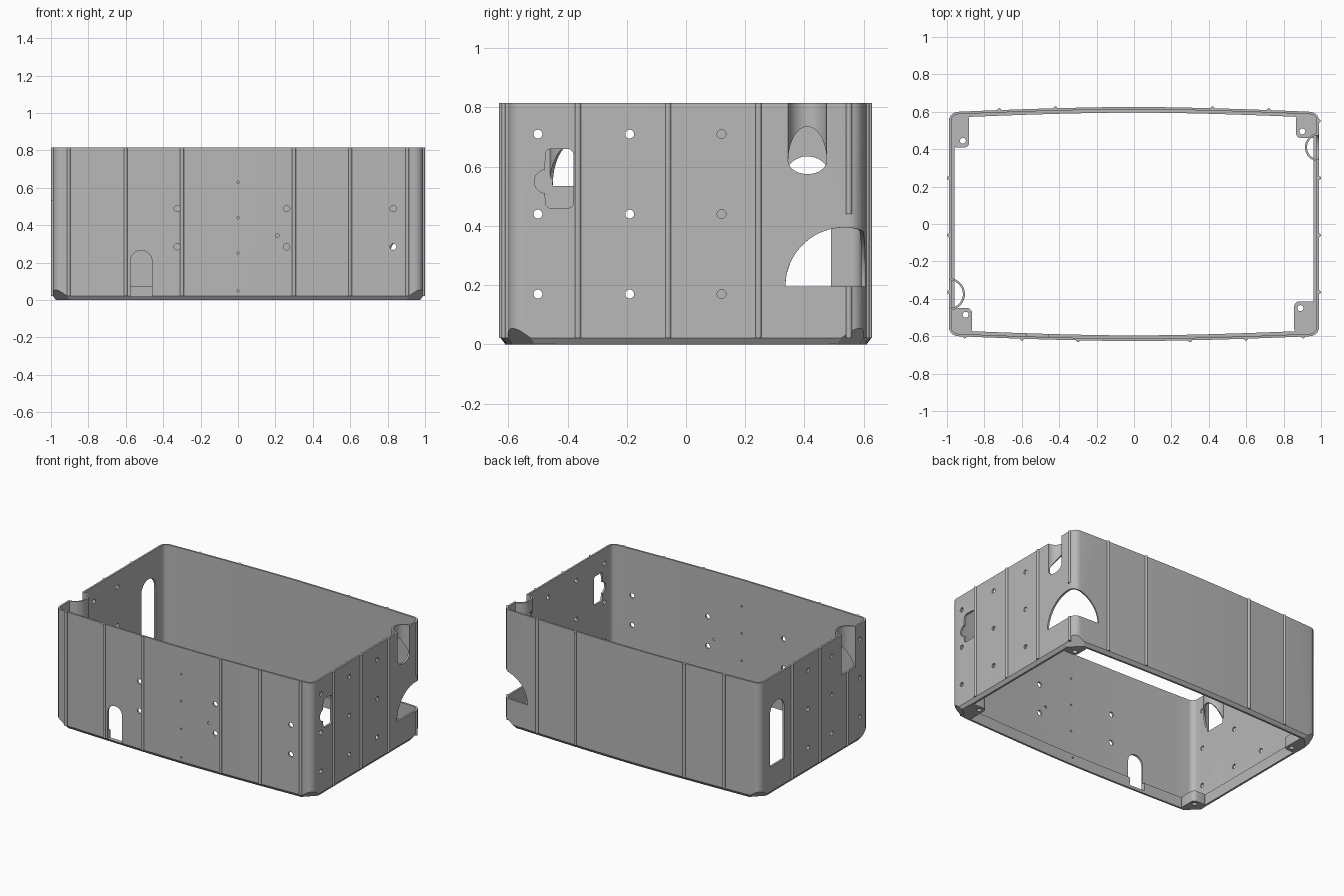
import bpy, bmesh, math
from mathutils import Matrix, Vector

if "Cube" in bpy.data.objects:
    bpy.data.objects.remove(bpy.data.objects["Cube"])

HALF_X, HALF_Y, TOP = 0.99, 0.60, 0.815
LIP_TOP, CHAMFER, RADIUS = 0.075, 0.022, 0.05

grey = bpy.data.materials.new("plain_grey")
grey.use_nodes = True
grey.diffuse_color = (0.48, 0.48, 0.48, 1)
grey.node_tree.nodes["Principled BSDF"].inputs["Base Color"].default_value = grey.diffuse_color


def make(name, bm):
    bmesh.ops.recalc_face_normals(bm, faces=bm.faces)
    mesh = bpy.data.meshes.new(name)
    bm.to_mesh(mesh)
    bm.free()
    obj = bpy.data.objects.new(name, mesh)
    mesh.materials.append(grey)
    bpy.context.collection.objects.link(obj)
    return obj


def activate(obj):
    bpy.ops.object.select_all(action='DESELECT')
    obj.select_set(True)
    bpy.context.view_layer.objects.active = obj


def smooth(obj):
    activate(obj)
    bpy.ops.object.shade_smooth_by_angle(angle=math.radians(25))


def bowed(x):
    """Half depth of the gently bowed front and back walls."""
    return HALF_Y + 0.026 * (1 - min(1, abs(x) / 0.94) ** 1.6)


def outline(inset):
    """Rounded rectangle with bowed long sides."""
    r = max(RADIUS - inset, 0.02)
    pts = []
    for sx, sy, start in ((1, 1, 0), (-1, 1, 90), (-1, -1, 180), (1, -1, 270)):
        cx, cy = sx * (HALF_X - inset - r), sy * (HALF_Y - inset - r)
        for i in range(6):
            a = math.radians(start + 18 * i)
            pts.append((cx + r * math.cos(a), cy + r * math.sin(a)))
        if sx == sy:
            for i in range(1, 16):
                x = sx * 0.94 * (1 - i / 8)
                pts.append((x, sy * (bowed(x) - inset)))
    return pts


def arc(cy, cz, ry, rz, a0, a1, n=20):
    return [(cy + ry * math.cos(math.radians(a0 + (a1 - a0) * i / n)),
             cz + rz * math.sin(math.radians(a0 + (a1 - a0) * i / n))) for i in range(n + 1)]


def prism(bm, pts, axis, at, depth=0.12):
    """Extrude a side profile through a wall along x or y."""
    def place(p, d):
        return (at + d, p[0], p[1]) if axis == 'X' else (p[0], at + d, p[1])
    a = [bm.verts.new(place(p, -depth / 2)) for p in pts]
    b = [bm.verts.new(place(p, depth / 2)) for p in pts]
    bm.faces.new(a)
    bm.faces.new(b[::-1])
    for i in range(len(a)):
        j = (i + 1) % len(a)
        bm.faces.new((a[j], a[i], b[i], b[j]))


def hole(bm, u, z, r, axis, at):
    prism(bm, arc(u, z, r, r, 0, 345, 23), axis, at)


# Shell: stacked outlines form the thin wall, inner lip and bottom chamfer
bm = bmesh.new()
section = ((0, CHAMFER), (0, TOP), (0.013, TOP), (0.013, LIP_TOP),
           (0.03, LIP_TOP), (0.03, 0), (0.016, 0))
rings = [[bm.verts.new((x, y, z)) for x, y in outline(d)] for d, z in section]
for k, ring in enumerate(rings):
    nxt = rings[(k + 1) % len(rings)]
    for i in range(len(ring)):
        j = (i + 1) % len(ring)
        bm.faces.new((ring[i], ring[j], nxt[j], nxt[i]))
shell = make("shell", bm)

# Openings
bm = bmesh.new()
for z in (0.17, 0.44, 0.71):
    for y in (-0.5, -0.19, 0.12):
        hole(bm, y, z, 0.015, 'X', HALF_X)
    for y in (-0.5, -0.19, 0.07):
        hole(bm, y, z, 0.015, 'X', -HALF_X)
for x in (-0.325, 0.26, 0.83):
    for z in (0.285, 0.49):
        hole(bm, x, z, 0.017, 'Y', -HALF_Y)
for z in (0.05, 0.25, 0.44, 0.63):
    hole(bm, 0, z, 0.006, 'Y', -HALF_Y)
hole(bm, 0.21, 0.345, 0.009, 'Y', -HALF_Y)

# Arched slots in the front and left walls
prism(bm, [(-0.575, 0.02), (-0.46, 0.02)] + arc(-0.5175, 0.208, 0.0575, 0.0575, 0, 180), 'Y', -HALF_Y)
prism(bm, [(0.33, 0.195), (0.49, 0.195)] + arc(0.41, 0.555, 0.08, 0.08, 0, 180), 'X', -HALF_X)

# Connector opening with a side bulge
window = []
for cy, cz, a in ((-0.40, 0.64, 0), (-0.455, 0.64, 90), (-0.455, 0.48, 180), (-0.40, 0.48, 270)):
    window += arc(cy, cz, 0.02, 0.02, a, a + 90, 5)
    if a == 90:
        window += arc(-0.472, 0.55, 0.04, 0.04, 95, 265, 12)
prism(bm, window, 'X', HALF_X)

# Wall notches that the cable troughs sit in
prism(bm, arc(0.41, 0.62, 0.065, 0.045, 180, 360) + [(0.475, 0.9), (0.345, 0.9)], 'X', HALF_X)
prism(bm, [(-0.45, 0.535), (-0.30, 0.535), (-0.30, 0.9), (-0.45, 0.9)], 'X', -HALF_X)

# Domed opening wrapping the back left corner
dome = bmesh.ops.create_uvsphere(bm, u_segments=48, v_segments=24, radius=0.2)["verts"]
for v in dome:
    v.co.z = max(v.co.z, 0)
bmesh.ops.translate(bm, verts=dome, vec=(0.985, 0.535, 0.195))

# Slanted cuts under the four corners
for sx in (-1, 1):
    for sy in (-1, 1):
        n = Vector((sx, sy, -math.sqrt(2))).normalized()
        place = Matrix.Translation(Vector((sx * 0.945, sy * 0.57, CHAMFER)) + n * 0.15)
        turn = n.to_track_quat('X', 'Z').to_matrix().to_4x4()
        bmesh.ops.create_cube(bm, size=0.3, matrix=place @ turn)

# Vertical screw holes in the corner bosses
SCREWS = ((-0.915, 0.445), (-0.90, -0.485), (0.90, 0.495), (0.89, -0.45))
for x, y in SCREWS:
    bmesh.ops.create_cone(bm, cap_ends=True, segments=24, radius1=0.016, radius2=0.016,
                          depth=0.4, matrix=Matrix.Translation((x, y, 0)))
cutter = make("cutter", bm)
cutter.hide_render = True


def cut(obj):
    mod = obj.modifiers.new("openings", 'BOOLEAN')
    mod.operation, mod.solver, mod.object = 'DIFFERENCE', 'EXACT', cutter
    mod.use_self = True
    activate(obj)
    bpy.ops.object.modifier_apply(modifier=mod.name)
    smooth(obj)


cut(shell)

# Corner bosses: rounded blocks joined to the lip
for (x, y), name in zip(SCREWS, ("back_right", "front_right", "back_left", "front_left")):
    sx, sy = math.copysign(1, x), math.copysign(1, y)
    bm = bmesh.new()

    def block(x0, x1, y0, y1):
        m = Matrix.Translation((sx * (x0 + x1) / 2, sy * (y0 + y1) / 2, LIP_TOP / 2))
        m = m @ Matrix.Diagonal((x1 - x0, y1 - y0, LIP_TOP, 1))
        return bmesh.ops.create_cube(bm, size=1, matrix=m)["verts"]

    verts = block(abs(x) - 0.034, 0.975, abs(y) - 0.036, 0.585)
    upright = {e for v in verts for e in v.link_edges
               if abs(e.verts[0].co.z - e.verts[1].co.z) > 0.01}
    bmesh.ops.bevel(bm, geom=list(upright), offset=0.028, segments=5, affect='EDGES', profile=0.5)
    cut(make(name + "_boss", bm))

bpy.data.objects.remove(cutter)


# Cable troughs: half pipes with a slanted lower end
def trough(name, side, cy, r, low, rise):
    bm = bmesh.new()
    rows = []
    for i in range(25):
        a = math.pi * i / 24
        row = []
        for rr in (r, r + 0.011):
            x, y = side * (HALF_X - rr * math.sin(a)), cy + rr * math.cos(a)
            row += [bm.verts.new((x, y, z)) for z in (low + rise * math.sin(a), TOP)]
        rows.append((row[0], row[1], row[3], row[2]))
    for p, q in zip(rows, rows[1:]):
        for k in range(4):
            bm.faces.new((p[k], p[(k + 1) % 4], q[(k + 1) % 4], q[k]))
    bm.faces.new(rows[0])
    bm.faces.new(rows[-1])
    smooth(make(name, bm))


trough("left_cable_trough", 1, 0.41, 0.065, 0.62, 0.115)
trough("right_cable_trough", -1, -0.375, 0.075, 0.535, 0.147)

# Thin upright ribs on the outside of every wall
bm = bmesh.new()


def rib(x, y, low=CHAMFER, high=TOP):
    bmesh.ops.create_cone(bm, cap_ends=True, segments=12, radius1=0.01, radius2=0.01,
                          depth=high - low, matrix=Matrix.Translation((x, y, (low + high) / 2)))


for s in (-1, 1):
    for x in (0.3, 0.6, 0.905):
        rib(s * x, -bowed(x))
    for x in (0.42, 0.72):
        rib(s * x, bowed(x))
    for y in (-0.06, 0.245):
        rib(s * HALF_X, y)
rib(HALF_X, -0.365)
rib(-HALF_X, -0.365, CHAMFER, 0.535)
rib(HALF_X - 0.002, 0.55, CHAMFER, 0.195)
rib(HALF_X - 0.002, 0.55, 0.44, TOP)
smooth(make("wall_ribs", bm))
